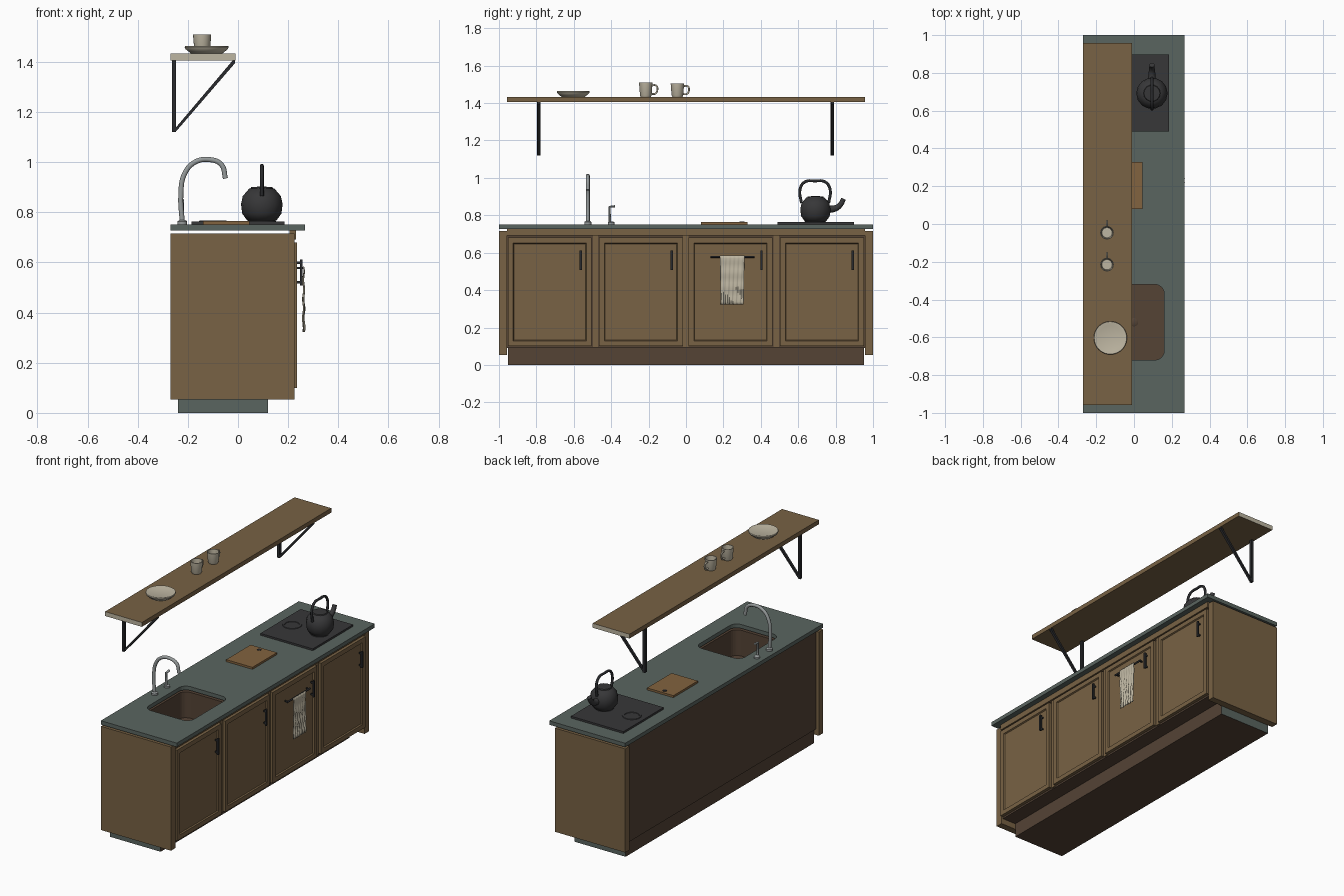
import bpy, bmesh, math
from mathutils import Vector

if "Cube" in bpy.data.objects:
    bpy.data.objects.remove(bpy.data.objects["Cube"])


def mat(name, rgb):
    m = bpy.data.materials.new(name)
    m.diffuse_color = (*rgb, 1)
    m.use_nodes = True
    m.node_tree.nodes["Principled BSDF"].inputs["Base Color"].default_value = m.diffuse_color
    return m


WOOD = mat("oak brown", (.188, .122, .058))
DARK = mat("dark brown", (.089, .056, .036))
STONE = mat("slate green", (.102, .130, .117))
CREAM = mat("cream", (.515, .468, .361))
BLACK = mat("charcoal", (.038, .038, .040))
IRON = mat("black iron", (.022, .023, .026))
STEEL = mat("steel", (.305, .328, .328))
BOARD = mat("warm board wood", (.225, .125, .050))


def finish(name, bm, *mats):
    bmesh.ops.recalc_face_normals(bm, faces=bm.faces)
    me = bpy.data.meshes.new(name)
    bm.to_mesh(me)
    bm.free()
    for m in mats:
        me.materials.append(m)
    ob = bpy.data.objects.new(name, me)
    bpy.context.collection.objects.link(ob)
    return ob


def smooth(ob, deg=40):
    bpy.ops.object.select_all(action='DESELECT')
    ob.select_set(True)
    bpy.context.view_layer.objects.active = ob
    bpy.ops.object.shade_smooth_by_angle(angle=math.radians(deg))


def box(name, x, y, z, m, end_mat=None):
    """Box from (min, max) pairs; end_mat colours the faces looking along y."""
    bm = bmesh.new()
    bmesh.ops.create_cube(bm, size=1)
    for v in bm.verts:
        v.co = [r[0] if c < 0 else r[1] for c, r in zip(v.co, (x, y, z))]
    bm.normal_update()
    if end_mat:
        for f in bm.faces:
            f.material_index = int(abs(f.normal.y) > .9)
    return finish(name, bm, m, *([end_mat] if end_mat else []))


def lathe(name, loc, profile, m, n=32, deg=40):
    bm = bmesh.new()
    vs = [bm.verts.new((r, 0, z)) for r, z in profile]
    es = [bm.edges.new(p) for p in zip(vs, vs[1:])]
    bmesh.ops.spin(bm, geom=vs + es, cent=(0, 0, 0), axis=(0, 0, 1),
                   angle=2 * math.pi, steps=n)
    bmesh.ops.remove_doubles(bm, verts=bm.verts, dist=1e-5)
    ob = finish(name, bm, m)
    ob.location = loc
    smooth(ob, deg)
    return ob


def tube(name, pts, r, m, curved=False, radii=None):
    cu = bpy.data.curves.new(name, 'CURVE')
    cu.dimensions, cu.bevel_depth, cu.bevel_resolution = '3D', r, 3
    cu.use_fill_caps = True
    cu.resolution_u = 6
    if curved:
        sp = cu.splines.new('BEZIER')
        sp.bezier_points.add(len(pts) - 1)
        for i, (b, p) in enumerate(zip(sp.bezier_points, pts)):
            b.co, b.handle_left_type, b.handle_right_type = p, 'AUTO', 'AUTO'
            b.radius = radii[i] if radii else 1
    else:
        sp = cu.splines.new('POLY')
        sp.points.add(len(pts) - 1)
        for b, p in zip(sp.points, pts):
            b.co = (*p, 1)
    cu.materials.append(m)
    ob = bpy.data.objects.new(name, cu)
    bpy.context.collection.objects.link(ob)
    bpy.ops.object.select_all(action='DESELECT')
    ob.select_set(True)
    bpy.context.view_layer.objects.active = ob
    bpy.ops.object.convert(target='MESH')
    smooth(bpy.context.object)
    return bpy.context.object


# Carcass, plinth and worktop
carcass = box("carcass", (-.25, .215), (-.956, .956), (.09, .715), DARK)
box("plinth", (-.24, .12), (-.953, .953), (0, .0895), DARK, STONE)
worktop = box("worktop", (-.27, .267), (-1, 1), (.727, .752), STONE)
for s, side in ((-1, "left"), (1, "right")):
    box(side + "_end_panel", (-.27, .226), sorted((s * .956, s)), (.053, .716), WOOD)
box("top_rail", (.205, .232), (-.956, .956), (.692, .727), WOOD)

# Rounded sink cut into worktop and carcass
bm = bmesh.new()
ring = []
for cx, cy, a0 in ((.11, -.37, 0), (-.11, -.37, 90), (-.11, -.67, 180), (.11, -.67, 270)):
    for k in range(7):
        a = math.radians(a0 + k * 15)
        ring.append(bm.verts.new((cx + .05 * math.cos(a), cy + .05 * math.sin(a), .55)))
face = bm.faces.new(ring)
ext = bmesh.ops.extrude_face_region(bm, geom=[face])
bmesh.ops.translate(bm, vec=(0, 0, .3),
                    verts=[g for g in ext["geom"] if isinstance(g, bmesh.types.BMVert)])
cutter = finish("sink_cutter", bm)
cutter.hide_render = True
cutter.display_type = 'WIRE'
for ob in (carcass, worktop):
    mod = ob.modifiers.new("sink", 'BOOLEAN')
    mod.operation, mod.object, mod.solver = 'DIFFERENCE', cutter, 'EXACT'
    bpy.context.view_layer.objects.active = ob
    bpy.ops.object.modifier_apply(modifier="sink")
bpy.data.objects.remove(cutter)
# sink lip closes the gap between worktop and carcass
lathe("sink_drain", (0, -.52, .55), [(0, .003), (.016, .003), (.022, 0)], DARK, 20)

# Doors with recessed panels, and bar handles
for i, c in enumerate((-.728, -.241, .238, .727)):
    y0, y1, z0, z1 = c - .224, c + .224, .10, .68
    bm = bmesh.new()
    bmesh.ops.create_cube(bm, size=1)
    for v in bm.verts:
        v.co = (.216 if v.co.x < 0 else .236, y0 if v.co.y < 0 else y1,
                z0 if v.co.z < 0 else z1)
    bm.normal_update()
    front = [f for f in bm.faces if f.normal.x > .9]
    bmesh.ops.inset_region(bm, faces=front, thickness=.04)
    bmesh.ops.inset_region(bm, faces=front, thickness=.006, depth=-.008)
    finish(f"door_{i + 1}", bm, WOOD)
    hy = c + .165
    box(f"door_handle_{i + 1}", (.248, .258), (hy - .006, hy + .006), (.508, .612), IRON)
    for z in (.522, .598):
        box(f"handle_post_{i + 1}", (.235, .25), (hy - .004, hy + .004), (z - .005, z + .005), IRON)
for i, c in enumerate((-.4845, -.0015, .4825)):
    box(f"divider_stile_{i + 1}", (.205, .222), (c - .014, c + .014), (.095, .692), WOOD)

# Towel rail and draped towel
tube("towel_rail", [(.255, .13, .578), (.255, .365, .578)], .006, IRON)
for y in (.14, .355):
    tube("towel_rail_post", [(.235, y, .578), (.255, y, .578)], .005, IRON)
bm = bmesh.new()
bmesh.ops.create_grid(bm, x_segments=24, y_segments=18, size=.5)
for v in bm.verts:
    u, t = v.co.x, .5 - v.co.y
    wave = .004 * t ** .4 * math.sin(u * 36 + t * 3) + .002 * math.sin(t * 22)
    v.co = (.262 + wave, .247 + u * (.13 - .008 * t), .585 - t * .263)
towel = finish("towel", bm, CREAM)
mod = towel.modifiers.new("thickness", 'SOLIDIFY')
mod.thickness, mod.offset = .003, 0
smooth(towel, 60)

# Tap with side lever
tube("tap_spout", [(-.222, -.525, .755), (-.228, -.525, .87), (-.214, -.525, .952),
                   (-.172, -.525, 1.0), (-.11, -.525, 1.01), (-.066, -.525, .99),
                   (-.05, -.525, .935)], .0105, STEEL, True)
lathe("tap_base", (-.222, -.525, .752), [(0, 0), (.019, 0), (.019, .012), (.011, .018), (0, .018)], STEEL)
lathe("lever_base", (-.222, -.4, .752), [(0, 0), (.018, 0), (.018, .01), (.009, .016), (0, .016)], STEEL)
tube("tap_lever", [(-.222, -.408, .76), (-.222, -.408, .845), (-.222, -.38, .848)], .007, STEEL)

# Chopping board with hanging hole
box("chopping_board", (-.14, .046), (.08, .328), (.752, .765), BOARD)
lathe("board_hole", (-.06, .3, .765), [(0, .002), (.012, .002), (.013, 0)], IRON, 20)

# Hob and burner rings
box("hob", (-.185, .186), (.49, .897), (.752, .764), BLACK)
for x in (-.1, .095):
    lathe("burner_ring", (x, .69, .764),
          [(.042, 0), (.044, .003), (.054, .003), (.056, 0)], BLACK, 32)

# Kettle: body, lid, hoop handle, spout
KX, KY = .095, .692
lathe("kettle_body", (KX, KY, .767), [(0, 0), (.058, 0), (.078, .028), (.083, .065),
      (.076, .098), (.05, .128), (.045, .128), (.042, .134), (0, .136)], BLACK, 14, 60)
tube("kettle_handle", [(KX, .617, .865), (KX, .61, .94), (KX, .635, .978), (KX, .69, .984),
                       (KX, .745, .978), (KX, .77, .94), (KX, .763, .865)], .008, IRON, True)
tube("kettle_spout", [(KX, .75, .832), (KX, .80, .838), (KX, .828, .86), (KX, .842, .888)],
     .016, BLACK, True, [1.4, 1.1, .9, .85])

# Wall shelf and its brackets
box("shelf", (-.27, -.01), (-.957, .957), (1.405, 1.433), WOOD, CREAM)
for y in (-.787, .782):
    box("bracket_post", (-.264, -.248), (y - .01, y + .01), (1.12, 1.405), IRON)
    bm = bmesh.new()
    side = [bm.verts.new((x, y - .008, z)) for x, z in
            ((-.26, 1.124), (-.246, 1.124), (-.012, 1.395), (-.012, 1.405), (-.022, 1.405))]
    f = bm.faces.new(side)
    ext = bmesh.ops.extrude_face_region(bm, geom=[f])
    bmesh.ops.translate(bm, vec=(0, .016, 0),
                        verts=[g for g in ext["geom"] if isinstance(g, bmesh.types.BMVert)])
    finish("bracket_brace", bm, IRON)

# Crockery
lathe("plate_stack", (-.125, -.603, 1.433), [(0, 0), (.062, 0), (.084, .018), (.088, .026),
      (.086, .031), (.08, .031), (.065, .026), (0, .026)], CREAM, 40)
for y, h in ((-.215, .076), (-.046, .071)):
    lathe("cup", (-.143, y, 1.433), [(0, 0), (.027, 0), (.031, .008), (.036, h), (.032, h),
          (.027, .01), (0, .01)], CREAM)
    tube("cup_handle", [(-.143, y + .03, 1.433 + h * .8), (-.143, y + .055, 1.433 + h * .8),
                        (-.143, y + .062, 1.433 + h * .5), (-.143, y + .05, 1.433 + h * .22),
                        (-.143, y + .028, 1.433 + h * .22)], .005, CREAM, True)
